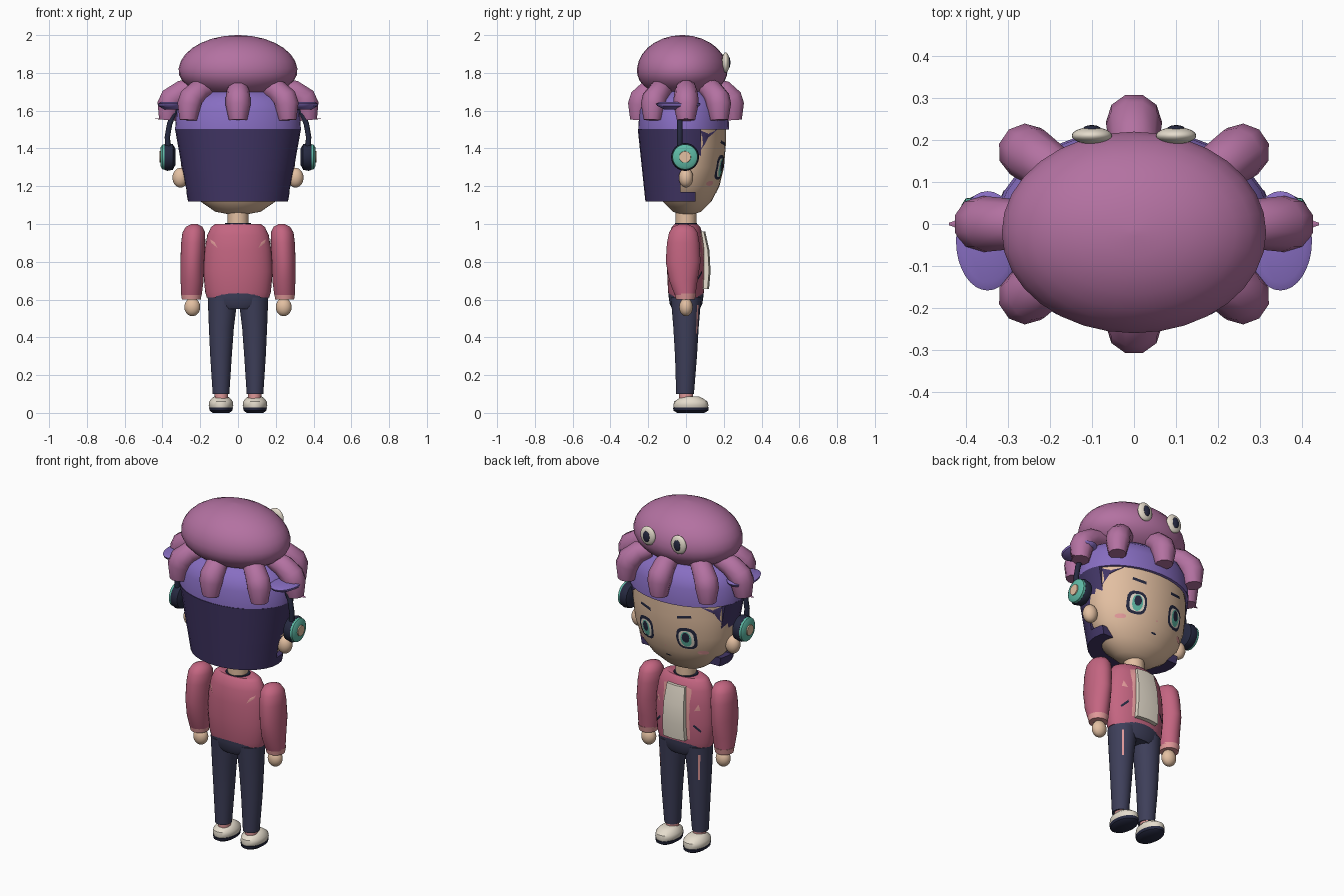
import bpy, bmesh, math
from mathutils import Vector
from mathutils.bvhtree import BVHTree

cube = bpy.data.objects.get("Cube")
if cube:
    bpy.data.objects.remove(cube)


def material(name, r, g, b):
    m = bpy.data.materials.new(name)
    m.use_nodes = True
    col = [(c / 255) ** 2.2 for c in (r, g, b)] + [1]
    m.diffuse_color = col
    m.node_tree.nodes["Principled BSDF"].inputs["Base Color"].default_value = col
    return m


MAUVE = material("mauve", 178, 113, 160)
PURPLE = material("purple", 134, 109, 192)
HAIR = material("dark violet", 68, 57, 102)
SKIN = material("skin", 226, 190, 160)
ROSE = material("rose", 194, 101, 128)
PINK = material("light pink", 224, 152, 152)
DENIM = material("denim", 64, 65, 90)
NAVY = material("navy", 42, 45, 66)
CREAM = material("cream", 228, 219, 203)
TEAL = material("teal", 95, 185, 165)


def finish(name, bm, mat, angle=40):
    me = bpy.data.meshes.new(name)
    bm.to_mesh(me)
    bm.free()
    me.materials.append(mat)
    ob = bpy.data.objects.new(name, me)
    bpy.context.collection.objects.link(ob)
    smooth(ob, angle)
    return ob


def smooth(ob, angle=40):
    bpy.ops.object.select_all(action='DESELECT')
    ob.select_set(True)
    bpy.context.view_layer.objects.active = ob
    bpy.ops.object.shade_smooth_by_angle(angle=math.radians(angle))


def loft(name, rings, mat, centre=(0, 0), n=32, sideways=False, cut_y=None):
    """Elliptical rings (height, rx, ry[, cx, cy]) joined into a closed solid."""
    bm = bmesh.new()
    loops = []
    for ring in rings:
        h, rx, ry = ring[:3]
        cx, cy = ring[3:] or centre
        loop = []
        for i in range(n):
            a = math.tau * i / n
            p = (cx + rx * math.cos(a), cy + ry * math.sin(a), h)
            loop.append(bm.verts.new((p[2], p[0], p[1]) if sideways else p))
        loops.append(loop)
    for lo, hi in zip(loops, loops[1:]):
        for i in range(n):
            j = (i + 1) % n
            bm.faces.new((lo[i], lo[j], hi[j], hi[i]))
    bm.faces.new(loops[0][::-1])
    bm.faces.new(loops[-1])
    if cut_y is not None:
        geom = bm.verts[:] + bm.edges[:] + bm.faces[:]
        bmesh.ops.bisect_plane(bm, geom=geom, plane_co=(0, cut_y, 0), plane_no=(0, 1, 0), clear_outer=True)
        bmesh.ops.holes_fill(bm, edges=[e for e in bm.edges if e.is_boundary])
    bmesh.ops.recalc_face_normals(bm, faces=bm.faces)
    return finish(name, bm, mat)


def ball(name, centre, radii, mat):
    bm = bmesh.new()
    bmesh.ops.create_uvsphere(bm, u_segments=24, v_segments=14, radius=1)
    bmesh.ops.scale(bm, vec=radii, verts=bm.verts)
    bmesh.ops.translate(bm, vec=centre, verts=bm.verts)
    return finish(name, bm, mat)


def tube(name, points, radii, mat, sides=3):
    cu = bpy.data.curves.new(name, 'CURVE')
    cu.dimensions = '3D'
    cu.bevel_depth = 1
    cu.bevel_resolution = sides
    cu.use_fill_caps = True
    sp = cu.splines.new('POLY')
    sp.points.add(len(points) - 1)
    for p, co, r in zip(sp.points, points, radii):
        p.co = (*co, 1)
        p.radius = r
    cu.materials.append(mat)
    ob = bpy.data.objects.new(name, cu)
    bpy.context.collection.objects.link(ob)
    bpy.ops.object.select_all(action='DESELECT')
    ob.select_set(True)
    bpy.context.view_layer.objects.active = ob
    bpy.ops.object.convert(target='MESH')
    smooth(bpy.context.object)


def plate(name, outline, target, mat, lift=0.004, side=1):
    """Thin painted patch laid on the front (+y) or back of a target."""
    me = target.data
    tree = BVHTree.FromPolygons([v.co for v in me.vertices], [p.vertices for p in me.polygons])
    mid = sum((Vector(p) for p in outline), Vector((0, 0))) / len(outline)

    def on_surface(p):
        hit = tree.ray_cast(Vector((p.x, side, p.y)), Vector((0, -side, 0)))[0]
        return bm.verts.new((p.x, (hit.y if hit else 0) + side * lift, p.y))

    bm = bmesh.new()
    centre = on_surface(mid)
    inner = [on_surface(mid.lerp(Vector(p), 0.5)) for p in outline]
    outer = [on_surface(Vector(p)) for p in outline]
    for i in range(len(outline)):
        j = (i + 1) % len(outline)
        bm.faces.new((centre, inner[i], inner[j]))
        bm.faces.new((inner[i], outer[i], outer[j], inner[j]))
    for f in bm.faces:
        f.normal_update()
        if f.normal.y * side < 0:
            f.normal_flip()
    finish(name, bm, mat)


def oval(x, z, rx, rz, n=16, power=1.0):
    def bulge(v):
        return math.copysign(abs(v) ** power, v)
    return [(x + rx * bulge(math.cos(math.tau * i / n)), z + rz * bulge(math.sin(math.tau * i / n))) for i in range(n)]


# Head, neck, cap and hair
head = loft("head", [(1.05, .04, .03), (1.065, .12, .075), (1.12, .2, .13), (1.2, .268, .172),
                     (1.3, .3, .196), (1.42, .312, .206), (1.55, .312, .206)], SKIN, (0, 0.005))
loft("neck", [(.98, .055, .055), (1.08, .055, .055)], SKIN)
loft("cap", [(1.5, .333, .24), (1.6, .327, .236), (1.66, .29, .21), (1.71, .2, .15)], PURPLE, (0, -.012))


def hair_ring(z):
    t = (z - 1.12) / .38
    return (z, .265 + .068 * t, .205 + .04 * t)


for part, low, high, cut in (("lower", 1.12, 1.17, .05), ("middle", 1.17, 1.28, -.03), ("upper", 1.28, 1.502, .08)):
    loft(part + "_hair", [hair_ring(low), hair_ring(high)], HAIR, (0, -.01), cut_y=cut)

# Octopus hat: body, tentacles and eyes
rings = []
for i in range(15):
    a = math.radians(-80 + 168 * i / 14)
    rings.append((1.81 + (.19 if a > 0 else .15) * math.sin(a), .315 * math.cos(a), .24 * math.cos(a)))
rings.append((2.0, .004, .003))
loft("octopus_body", rings, MAUVE, (0, -.02))
for k in range(8):
    a = math.tau * k / 8
    path = [(.365 * f * math.cos(a), .245 * f * math.sin(a), z)
            for f, z in ((.6, 1.725), (.8, 1.705), (.96, 1.665), (1.0, 1.63), (1.02, 1.55))]
    tube("tentacle", path, (.05, .06, .066, .066, .048), MAUVE)

for s in (1, -1):
    ball("octopus_eye", (s * .1, .21, 1.855), (.048, .02, .054), CREAM)
    ball("octopus_pupil", (s * .1, .225, 1.855), (.022, .01, .032), NAVY)

    # Ears, headphones and side brims
    ball("ear", (s * .305, 0, 1.245), (.042, .038, .052), SKIN)
    loft("ear_cup", [(s * x, r, r) for x, r in ((.33, .04), (.345, .068), (.375, .074), (.388, .068))],
         NAVY, (-.005, 1.355), sideways=True)
    loft("ear_cup_ring", [(s * x, r, r) for x, r in ((.38, .068), (.4, .066), (.41, .05))],
         TEAL, (-.005, 1.355), sideways=True)
    loft("ear_cup_centre", [(s * .4, .032, .032), (s * .416, .03, .03)], SKIN, (-.005, 1.355), sideways=True)
    tube("headphone_band", [(s * x, -.033, z) for x, z in
                            ((.37, 1.4), (.374, 1.46), (.362, 1.53), (.338, 1.59), (.29, 1.635))], [.015] * 5, NAVY)
    loft("side_brim", [(1.605, .04, .07), (1.625, .072, .112), (1.637, .075, .118), (1.645, .06, .1)],
         PURPLE, (s * .348, -.04))
    loft("tentacle_tip", [(s * .36, .03, .004), (s * .44, .003, .002)], MAUVE, (0, 1.557), n=8, sideways=True)

    # Face
    ex = s * .13
    plate("eye_outline", oval(ex, 1.3, .056, .066, power=.7), head, NAVY, .003)
    plate("eye_white", oval(ex, 1.298, .042, .05, power=.7), head, CREAM, .005)
    plate("iris", oval(ex, 1.297, .03, .047), head, TEAL, .007)
    plate("pupil", oval(ex, 1.308, .02, .03), head, NAVY, .009)
    plate("eyebrow", [(s * .085, 1.415), (s * .165, 1.428), (s * .16, 1.443), (s * .085, 1.432)], head, NAVY)
    plate("blush", oval(s * .2, 1.215, .026, .013), head, PINK)
    plate("side_fringe", [(s * .2, 1.5), (s * .295, 1.5), (s * .29, 1.39), (s * .27, 1.45)], head, HAIR)
plate("nose", oval(0, 1.23, .006, .004, 8), head, PINK)
plate("mouth", oval(0, 1.165, .018, .005, 8), head, NAVY)

# Jacket, collar and shirt
torso = loft("jacket_body", [(.61, .165, .088), (.64, .174, .095), (.75, .184, .1), (.86, .177, .1),
                             (.94, .163, .09), (.985, .142, .075), (1.0, .12, .06)], ROSE)
loft("collar", [(.99, .075, .06), (1.004, .068, .058)], NAVY)
bm = bmesh.new()
rows = [[bm.verts.new((x, y, z)) for x, y in ((-w, d - .05), (-w, d - .008), (0, d), (w, d - .008), (w, d - .05))]
        for z, d, w in ((.655, .122, .07), (.75, .13, .068), (.86, .124, .064), (.96, .102, .058))]
for lo, hi in zip(rows, rows[1:]):
    for i in range(4):
        bm.faces.new((lo[i], hi[i], hi[i + 1], lo[i + 1]))
bm.faces.new(rows[0])
bm.faces.new(rows[-1][::-1])
bmesh.ops.recalc_face_normals(bm, faces=bm.faces)
finish("shirt_panel", bm, CREAM)

for s in (1, -1):
    plate("lapel", [(s * .06, .66), (s * .088, .66), (s * .084, .8), (s * .09, .95), (s * .055, .96)], torso, PINK)
    plate("pocket_slit", [(s * .105, .74), (s * .14, .705), (s * .145, .715), (s * .11, .752)], torso, NAVY)
    plate("chest_badge", [(s * .11, .83), (s * .14, .835), (s * .13, .87)], torso, PINK)
    plate("back_slash", [(s * .108, .872), (s * .142, .9), (s * .148, .918), (s * .125, .905)], torso, PINK, side=-1)

    # Arms and hands
    loft("sleeve", [(.625, .054, .055, s * .246, -.005), (.7, .061, .075, s * .243, -.014),
                    (.8, .063, .092, s * .242, -.015), (.9, .064, .086, s * .237, -.015),
                    (.955, .06, .076, s * .234, -.014), (.985, .044, .055, s * .232, -.014),
                    (1.0, .016, .02, s * .231, -.014)], ROSE)
    loft("cuff", [(.6, .05, .05), (.632, .055, .056)], PINK, (s * .247, -.003))
    ball("hand", (s * .242, 0, .56), (.042, .036, .048), SKIN)

    # Trousers and shoes
    leg = loft("trouser_leg", [(.1, .044, .047, s * .09, -.005), (.3, .057, .058, s * .09, 0),
                               (.45, .066, .067, s * .088, 0), (.61, .079, .08, s * .081, 0)], DENIM)
    plate("trouser_seam", [(s * .12, .42), (s * .128, .42), (s * .134, .57), (s * .125, .57)], leg, PINK, .002)
    loft("ankle", [(.06, .034, .036), (.11, .036, .038)], PINK, (s * .088, .0))
    loft("shoe", [(.022, .058, .088), (.04, .065, .093), (.06, .063, .088), (.078, .048, .062), (.088, .034, .04)],
         CREAM, (s * .09, .026))
    loft("sole", [(0, .044, .072), (.012, .06, .092), (.028, .063, .095)], NAVY, (s * .09, .026))

loft("trouser_waist", [(.55, .12, .072), (.575, .155, .086), (.615, .162, .092), (.64, .165, .094)], DENIM)
